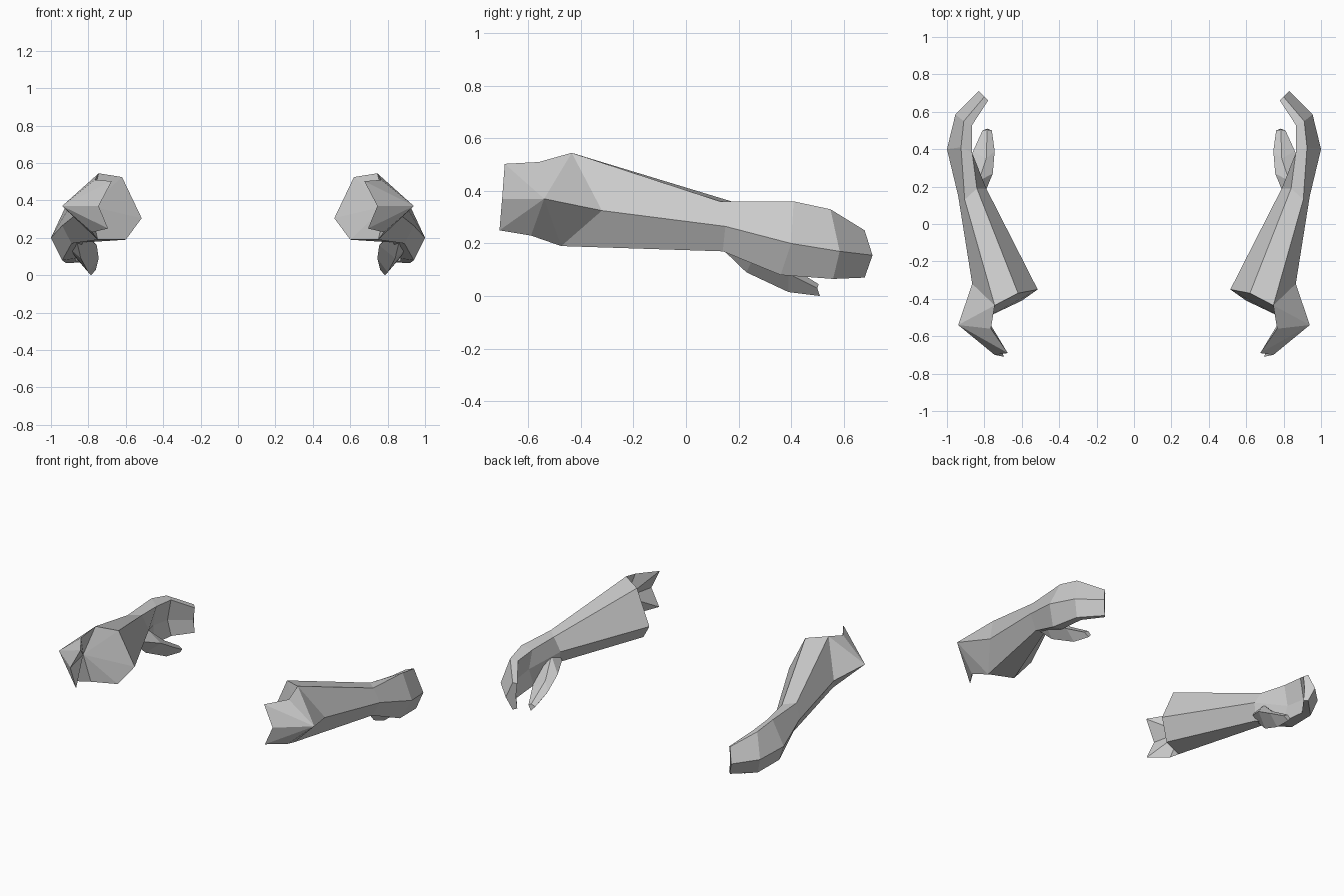
import bpy, bmesh

if "Cube" in bpy.data.objects:
    bpy.data.objects.remove(bpy.data.objects["Cube"])


def finish(name, verts, faces):
    """Closed flat-shaded part, mirrored to the other side of x = 0."""
    me = bpy.data.meshes.new(name)
    me.from_pydata(verts, [], faces)
    bm = bmesh.new()
    bm.from_mesh(me)
    bmesh.ops.recalc_face_normals(bm, faces=bm.faces)
    bm.to_mesh(me)
    bm.free()
    ob = bpy.data.objects.new(name, me)
    bpy.context.collection.objects.link(ob)
    mod = ob.modifiers.new("Mirror", 'MIRROR')
    mod.use_mirror_merge = False
    return ob


def bridge(rings):
    """Quads between successive rings, plus a cap on the last one."""
    n = len(rings[0])
    verts = [p for r in rings for p in r]
    faces = [(k * n + i, k * n + (i + 1) % n, (k + 1) * n + (i + 1) % n, (k + 1) * n + i)
             for k in range(len(rings) - 1) for i in range(n)]
    faces.append(tuple(range((len(rings) - 1) * n, len(rings) * n)))
    return verts, faces


# forearm and mitten hand: six-sided rings
# (inner, top inner, top outer, outer, bottom outer, bottom inner)
rings = [
    [(.515, -.35, .305), (.62, -.37, .525), (.745, -.435, .545),
     (.865, -.32, .325), (.75, -.475, .19), (.60, -.41, .19)],
    [(.79, .19, .27), (.84, .19, .355), (.905, .13, .36),
     (.94, .15, .265), (.89, .14, .17), (.83, .15, .175)],
    [(.89, .38, .20), (.865, .38, .335), (.925, .41, .36),
     (1.0, .40, .20), (.94, .36, .08), (.87, .36, .09)],
    [(.89, .53, .18), (.865, .53, .32), (.91, .55, .33),
     (.955, .585, .17), (.92, .56, .065), (.87, .54, .075)],
    [(.79, .66, .155), (.78, .66, .24), (.80, .68, .25),
     (.83, .71, .155), (.80, .68, .07), (.78, .66, .075)],
]
verts, faces = bridge(rings)

# elbow guard: outer point and swallowtail end, joined to the forearm's rear ring
b = len(verts)
E, T2, TT, M, BT, B2, I = range(b, b + 7)
verts += [(.94, -.54, .37), (.765, -.56, .51), (.675, -.69, .503), (.745, -.70, .37),
          (.695, -.71, .25), (.78, -.59, .23), (.79, -.50, .37)]
T, O, B = 2, 3, 4
rim = [T, T2, TT, M, BT, B2, B]
for p, q in zip(rim, rim[1:]):
    faces += [(p, q, E), (q, p, I)]
faces += [(T, E, O), (O, E, B)]

# rear cap of the forearm
cap = [B, 5, 0, 1, T]
faces += [(p, q, I) for p, q in zip(cap, cap[1:])]
finish("forearm_and_hand", verts, faces)

# thumb: four-sided rings (inner, top, outer, bottom)
thumb = [
    [(.80, .16, .20), (.85, .17, .28), (.91, .17, .22), (.86, .145, .172)],
    [(.755, .27, .16), (.83, .23, .25), (.91, .26, .15), (.84, .23, .09)],
    [(.745, .39, .09), (.79, .35, .14), (.86, .39, .085), (.80, .39, .015)],
    [(.76, .50, .03), (.785, .505, .045), (.81, .50, .03), (.785, .51, 0)],
]
verts, faces = bridge(thumb)
faces.append((0, 1, 2, 3))
finish("thumb", verts, faces)
